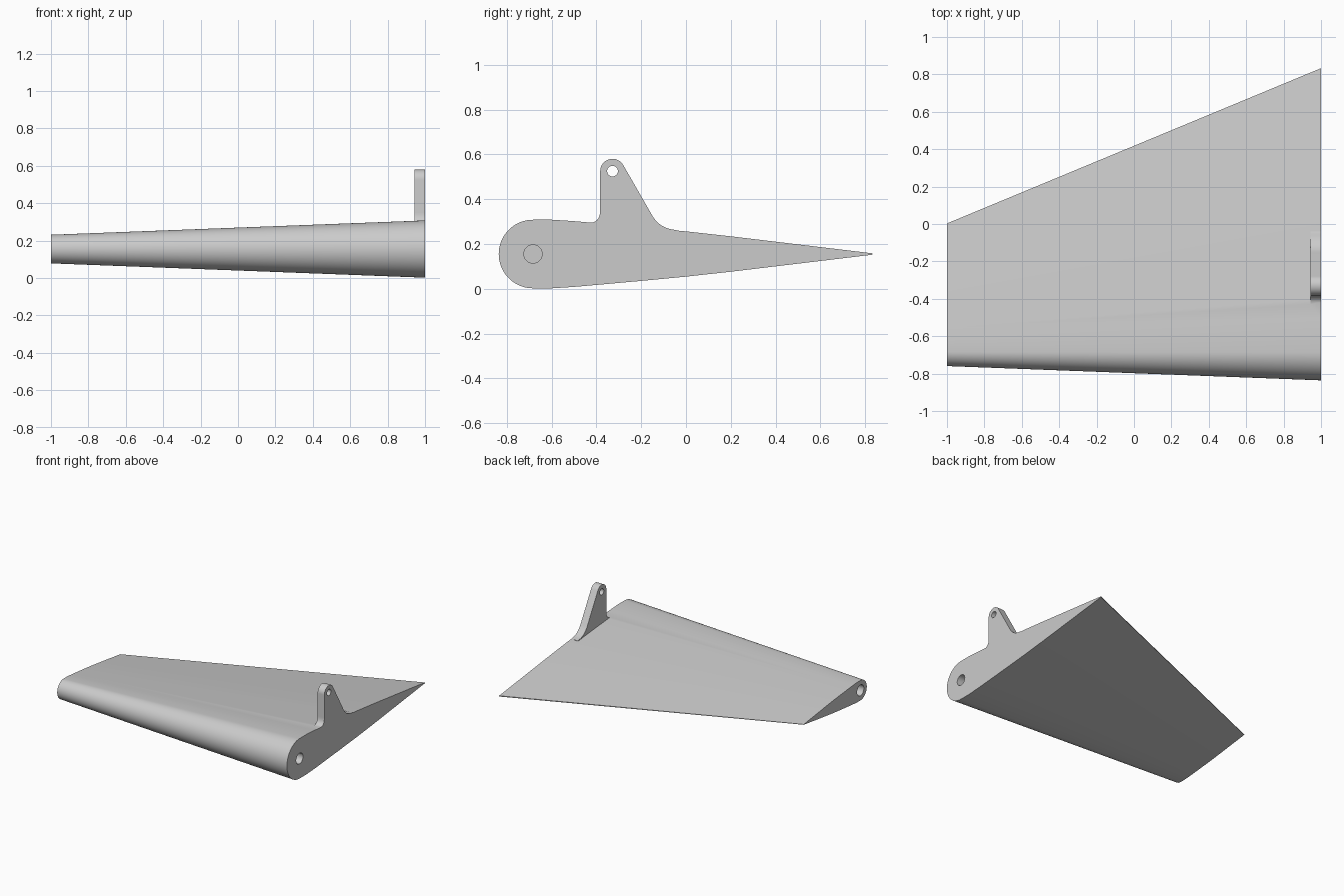
import bpy, bmesh
from math import sin, cos, pi, radians, atan2
from mathutils import Vector

cube = bpy.data.objects.get("Cube")
if cube:
    bpy.data.objects.remove(cube)

grey = bpy.data.materials.new("light grey")
grey.use_nodes = True
grey.diffuse_color = (0.6, 0.6, 0.6, 1)
grey.node_tree.nodes["Principled BSDF"].inputs["Base Color"].default_value = (0.6, 0.6, 0.6, 1)

PIVOT_Y, PIVOT_Z = -0.683, 0.155


def arc(cy, cz, r, start, end, steps):
    """Points on a circle in the side plane, angles in degrees."""
    angles = [radians(start + (end - start) * i / steps) for i in range(steps + 1)]
    return [(cy + r * cos(a), cz + r * sin(a)) for a in angles]


def loft(name, sections):
    """Closed solid through (x, outline) sections."""
    bm = bmesh.new()
    rings = [[bm.verts.new((x, y, z)) for y, z in pts] for x, pts in sections]
    n = len(rings[0])
    for a, b in zip(rings, rings[1:]):
        for i in range(n):
            j = (i + 1) % n
            bm.faces.new((a[i], a[j], b[j], b[i]))
    bm.faces.new(rings[0])
    bm.faces.new(rings[-1])
    bmesh.ops.recalc_face_normals(bm, faces=bm.faces)
    mesh = bpy.data.meshes.new(name)
    bm.to_mesh(mesh)
    bm.free()
    mesh.materials.append(grey)
    obj = bpy.data.objects.new(name, mesh)
    bpy.context.collection.objects.link(obj)
    return obj


def combine(target, other, operation):
    """Apply a boolean and discard the helper."""
    mod = target.modifiers.new(operation, 'BOOLEAN')
    mod.operation, mod.object, mod.solver = operation, other, 'EXACT'
    bpy.context.view_layer.objects.active = target
    bpy.ops.object.modifier_apply(modifier=mod.name)
    bpy.data.objects.remove(other)


def drill(target, x0, x1, y, z, r):
    ring = arc(y, z, r, 0, 360, 32)[:-1]
    cutter = loft("hole_cutter", [(x0, ring), (x1, ring)])
    cutter.hide_render = True
    combine(target, cutter, 'DIFFERENCE')


def fillet(corner, before, after, size, steps=10):
    """Rounded corner as a quadratic blend between its two edges."""
    c = Vector(corner)
    p = c + (Vector(before) - c).normalized() * size
    q = c + (Vector(after) - c).normalized() * size
    ts = [i / steps for i in range(steps + 1)]
    return [tuple(p * (1 - t) ** 2 + c * 2 * t * (1 - t) + q * t * t) for t in ts]


# Flap section: round nose, gently curved flanks, thin trailing edge
def flap_outline(nose, tail):
    r = 0.153 * nose
    pts = arc(PIVOT_Y, PIVOT_Z, r, 90, 270, 40)
    flank = [(0.085, .153), (0.18, .147), (0.283, .138), (0.483, .12), (0.683, .101),
             (0.883, .079), (1.083, .055), (1.283, .031), (1.516, .003)]
    lower = [(PIVOT_Y + y * tail, PIVOT_Z - h * nose) for y, h in flank]
    upper = [(y, 2 * PIVOT_Z - z) for y, z in reversed(lower)]
    return pts + lower + upper


flap = loft("flap", [(-1, flap_outline(0.5, 0.4525)), (1, flap_outline(1, 1))])

# Control horn plate with rounded tip and filleted foot
EYE = (-0.328, 0.525)
horn_pts = [(-0.46, 0.2), (-0.46, 0.294)]
horn_pts += fillet((-0.383, 0.289), (-0.46, 0.294), (-0.383, 0.5), 0.062)
horn_pts += arc(*EYE, 0.055, 180, 30, 20)
horn_pts += fillet((-0.117, 0.268), (-0.28, 0.5525), (-0.04, 0.262), 0.07)
horn_pts += [(-0.04, 0.26), (-0.04, 0.2)]
horn = loft("control_horn", [(0.943, horn_pts), (1, horn_pts)])
combine(flap, horn, 'UNION')

# Linkage eye and blind hinge sockets at both ends
drill(flap, 0.9, 1.1, *EYE, 0.024)
drill(flap, 0.8, 1.1, PIVOT_Y, PIVOT_Z, 0.041)
drill(flap, -1.1, -0.8, PIVOT_Y, PIVOT_Z, 0.041)

bpy.ops.object.select_all(action='DESELECT')
flap.select_set(True)
bpy.context.view_layer.objects.active = flap
bpy.ops.object.shade_smooth_by_angle(angle=radians(30))
